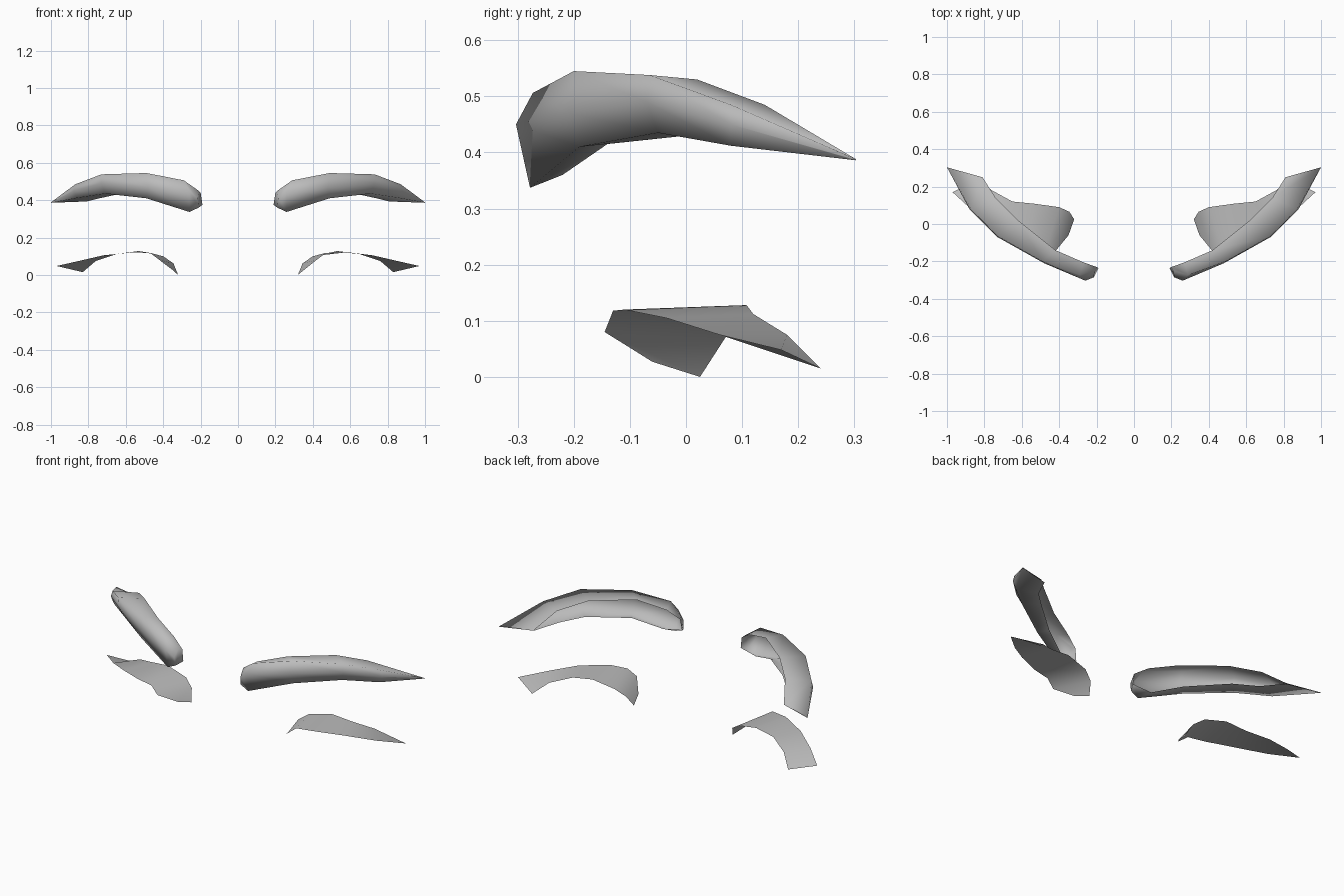
import bpy
import bmesh
from mathutils import Vector

default_cube = bpy.data.objects.get("Cube")
if default_cube:
    bpy.data.objects.remove(default_cube, do_unlink=True)

# One plain grey for every part
grey = bpy.data.materials.new("plain_grey")
grey.use_nodes = True
colour = (0.5, 0.5, 0.5, 1.0)
grey.diffuse_color = colour
shader = next(n for n in grey.node_tree.nodes if n.type == "BSDF_PRINCIPLED")
shader.inputs["Base Color"].default_value = colour
shader.inputs["Roughness"].default_value = 0.7


def loft(name, sections, side, cap_start=False):
    """Skin open cross-sections that run from the inner to the outer end."""
    bm = bmesh.new()
    rings = []
    for section in sections:
        rings.append([bm.verts.new(Vector((side * x, y, z))) for x, y, z in section])

    faces = []
    for ring, following in zip(rings, rings[1:]):
        for j in range(len(ring) - 1):
            faces.append([ring[j], ring[j + 1], following[j + 1], following[j]])
    if cap_start:
        faces.append(list(reversed(rings[0])))

    # The mirrored side needs the opposite winding
    for corners in faces:
        bm.faces.new(corners if side > 0 else list(reversed(corners)))

    mesh = bpy.data.meshes.new(name)
    bm.to_mesh(mesh)
    bm.free()
    mesh.materials.append(grey)
    for polygon in mesh.polygons:
        polygon.use_smooth = True
    part = bpy.data.objects.new(name, mesh)
    bpy.context.collection.objects.link(part)
    return part


# Brow shell, open at the back: back rim, top, front, bottom, lower lip
brow_sections = [
    [(.2, -.23, .44), (.21, -.25, .45), (.215, -.285, .41), (.21, -.275, .36), (.19, -.235, .375)],
    [(.27, -.205, .485), (.29, -.273, .506), (.26, -.303, .45), (.26, -.278, .337), (.3, -.22, .36)],
    [(.42, -.14, .53), (.49, -.2, .545), (.48, -.21, .47), (.49, -.19, .41), (.45, -.14, .415)],
    [(.62, .02, .53), (.73, -.065, .538), (.73, -.07, .49), (.71, -.05, .435), (.64, .02, .432)],
    [(.74, .14, .485), (.87, .08, .485), (.88, .08, .45), (.86, .08, .412), (.74, .12, .41)],
    [(.81, .25, .397), (1, .303, .388), (1, .303, .387), (1, .303, .386), (.81, .25, .393)],
]

# Eyelid sheet: back edge, front edge
lid_sections = [
    [(.32, .025, 0), (.35, -.06, .027)],
    [(.345, .065, .062), (.42, -.145, .08)],
    [(.4, .09, .1), (.47, -.13, .118)],
    [(.53, .108, .128), (.57, -.11, .12)],
    [(.65, .12, .112), (.72, -.035, .105)],
    [(.76, .18, .075), (.85, .06, .075)],
    [(.83, .24, .015), (.97, .17, .048)],
]

# Both sides
for label, side in (("left", 1), ("right", -1)):
    loft(label + "_eyebrow", brow_sections, side, cap_start=True)
    loft(label + "_eyelid", lid_sections, side)
